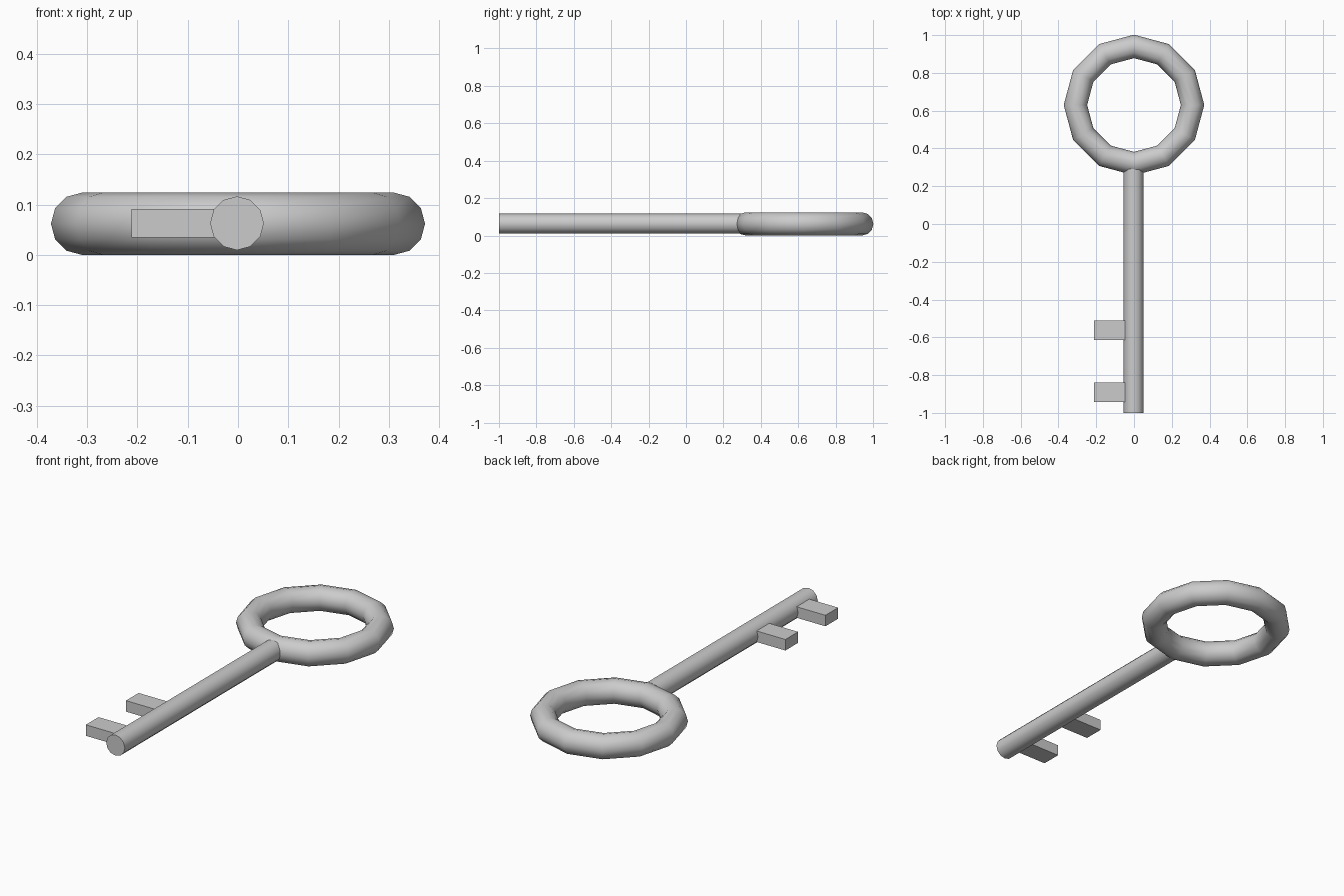
import bpy, math

if "Cube" in bpy.data.objects:
    bpy.data.objects.remove(bpy.data.objects["Cube"])

Z = 0.062  # height of the key's mid-plane


def smooth(angle):
    bpy.ops.object.shade_smooth_by_angle(angle=math.radians(angle))


# Ring handle: 12-sided torus with a vertex at the far end
bpy.ops.mesh.primitive_torus_add(
    major_segments=12, minor_segments=12,
    major_radius=0.31, minor_radius=0.062, location=(0, 0.63, Z))
bpy.context.object.name = "ring_handle"
smooth(40)

# Shaft: 12-sided rod running from the tip into the ring
y0, y1 = -1.0, 0.30
bpy.ops.mesh.primitive_cylinder_add(
    vertices=12, radius=0.0535, depth=y1 - y0,
    location=(-0.002, (y0 + y1) / 2, Z + 0.001),
    rotation=(math.pi / 2, 0, 0))
bpy.context.object.name = "shaft"
smooth(40)


# Teeth: two flat-shaded blocks on the left side of the shaft
def tooth(name, y):
    left, right = -0.212, -0.03
    bpy.ops.mesh.primitive_cube_add(size=1, location=((left + right) / 2, y, Z + 0.001))
    ob = bpy.context.object
    ob.name = name
    ob.scale = (right - left, 0.104, 0.057)
    bpy.ops.object.transform_apply(location=False, rotation=False, scale=True)


tooth("inner_tooth", -0.563)
tooth("tip_tooth", -0.891)
